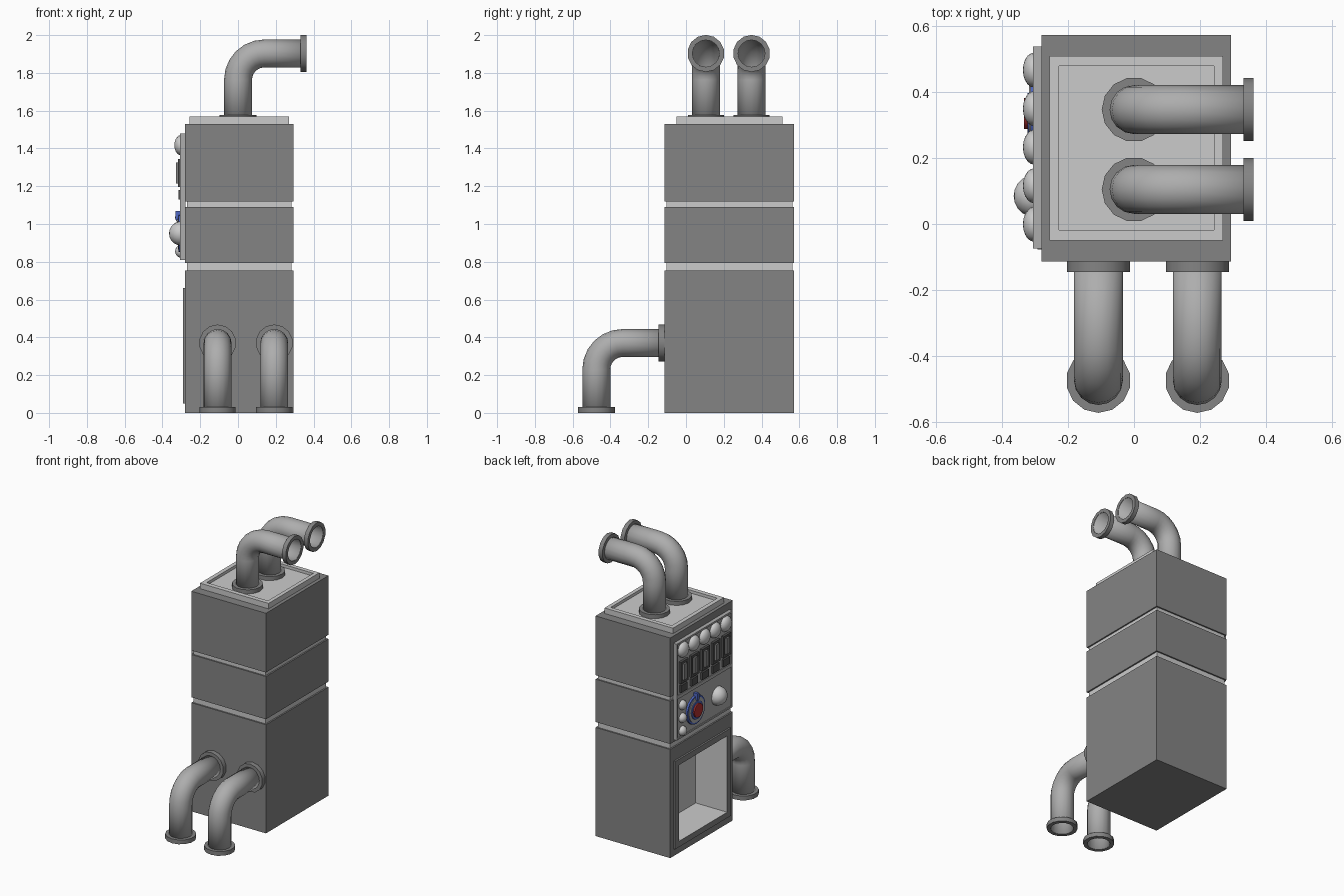
import bpy, bmesh, math
from mathutils import Vector, Matrix

if "Cube" in bpy.data.objects:
    bpy.data.objects.remove(bpy.data.objects["Cube"])


def finish(bm, name, mat=None, smooth=False):
    bmesh.ops.recalc_face_normals(bm, faces=bm.faces)
    me = bpy.data.meshes.new(name)
    bm.to_mesh(me)
    bm.free()
    ob = bpy.data.objects.new(name, me)
    bpy.context.collection.objects.link(ob)
    if mat:
        me.materials.append(mat)
    if smooth:
        bpy.ops.object.select_all(action='DESELECT')
        ob.select_set(True)
        bpy.context.view_layer.objects.active = ob
        bpy.ops.object.shade_smooth_by_angle(angle=math.radians(35))
    return ob


def colour(name, rgb):
    m = bpy.data.materials.new(name)
    m.diffuse_color = (*rgb, 1)
    m.use_nodes = True
    m.node_tree.nodes["Principled BSDF"].inputs["Base Color"].default_value = m.diffuse_color
    return m


def box(name, lo, hi, normal=None, steps=(), mat=None):
    """Box; each step insets the face along normal to (lo, hi) corners, then moves it."""
    bm = bmesh.new()
    bmesh.ops.create_cube(bm, size=1)
    lo, hi = Vector(lo), Vector(hi)
    for v in bm.verts:
        v.co = Vector([hi[i] if v.co[i] > 0 else lo[i] for i in range(3)])
    bm.normal_update()
    if normal:
        n = Vector(normal)
        face = max(bm.faces, key=lambda f: f.normal.dot(n))
        axis = max(range(3), key=lambda i: abs(n[i]))
        for slo, shi, level in steps:
            bmesh.ops.inset_individual(bm, faces=[face], thickness=0.005)
            mid = face.calc_center_median()
            for v in face.verts:
                for i in range(3):
                    if i != axis:
                        v.co[i] = shi[i] if v.co[i] > mid[i] else slo[i]
            face = bmesh.ops.extrude_discrete_faces(bm, faces=[face])['faces'][0]
            for v in face.verts:
                v.co[axis] = level
    return finish(bm, name, mat)


def sweep(name, origin, u, stations, sides, mat, closed=False):
    """Rings at (u, z, heading angle, radius) in the vertical plane along u."""
    bm = bmesh.new()
    o, u, z = Vector(origin), Vector(u), Vector((0, 0, 1))
    side = u.cross(z)
    rings = []
    for a, h, ang, r in stations:
        n = u * -math.sin(ang) + z * math.cos(ang)
        c = o + u * a + z * h
        rings.append([bm.verts.new(c + r * (n * math.cos(t) + side * math.sin(t)))
                      for t in (math.tau * i / sides for i in range(sides))])
    pairs = list(zip(rings, rings[1:])) + ([(rings[-1], rings[0])] if closed else [])
    for p, q in pairs:
        for i in range(sides):
            j = (i + 1) % sides
            bm.faces.new((p[i], p[j], q[j], q[i]))
    return finish(bm, name, mat, smooth=True)


def pipe(name, origin, u, rise, reach, bend, foot, end):
    """Elbow pipe with a flange at each end; foot and end are flange start/stop."""
    up, r, rf, ri = math.pi / 2, 0.074, 0.098, 0.073
    st = [(0, 0, up, r)]
    for i in range(7):
        t = math.pi / 2 * i / 6
        st.append((bend * (1 - math.cos(t)), rise - bend + bend * math.sin(t), up - t, r))
    st.append((reach, rise, 0, r))
    tube = sweep(name, origin, u, st, 16, mid_grey)
    mod = tube.modifiers.new("wall", 'SOLIDIFY')
    mod.thickness, mod.offset = 0.003, -1
    a, b = foot
    sweep(name + "_foot_flange", origin, u,
          [(0, a, up, ri), (0, a, up, rf), (0, b, up, rf), (0, b, up, ri)], 14, dark, True)
    a, b = end
    sweep(name + "_end_flange", origin, u,
          [(a, rise, 0, ri), (a, rise, 0, rf), (b, rise, 0, rf), (b, rise, 0, ri)], 14, dark, True)


def dome(name, y, z, ry, depth):
    bm = bmesh.new()
    bmesh.ops.create_uvsphere(bm, u_segments=16, v_segments=10, radius=1)
    bm.transform(Matrix.Translation((-0.303, y, z)) @ Matrix.Diagonal((depth, ry, ry, 1))
                 @ Matrix.Rotation(math.pi / 2, 4, 'Y'))
    finish(bm, name, smooth=True)


def disc(name, y, z, r, x0, x1, mat=None):
    bm = bmesh.new()
    bmesh.ops.create_cone(bm, cap_ends=True, segments=24, radius1=r, radius2=r, depth=x1 - x0)
    bm.transform(Matrix.Translation(((x0 + x1) / 2, y, z)) @ Matrix.Rotation(math.pi / 2, 4, 'Y'))
    finish(bm, name, mat, True)


blue = colour("dial_blue", (0.08, 0.14, 0.55))
red = colour("dial_red", (0.45, 0.03, 0.03))
dark = colour("dark_grey", (0.23, 0.23, 0.23))
mid_grey = colour("mid_grey", (0.42, 0.42, 0.42))
black = colour("slider_black", (0.08, 0.08, 0.08))
X0, X1, Y0, Y1 = -0.28, 0.294, -0.113, 0.573
LEFT = (-1, 0, 0)

# Cabinet: lower section with raised door frame and hollow compartment
lower = box("lower_cabinet", (X0, Y0, 0), (X1, Y1, 0.755), LEFT,
            [((0, -0.078, 0.05), (0, 0.538, 0.66), -0.292),
             ((0, -0.035, 0.09), (0, 0.495, 0.62), -0.05)], dark)
# Lighter compartment lining
lower.data.materials.append(None)
for p in lower.data.polygons:
    c = p.center
    if -0.27 < c.x < 0 and -0.04 < c.y < 0.5 and 0.08 < c.z < 0.63:
        p.material_index = 1
box("middle_cabinet", (X0, Y0, 0.793), (X1, Y1, 1.09), mat=dark)
box("upper_cabinet", (X0, Y0, 1.118), (X1, Y1, 1.53), mat=dark)
# Recessed bands between the sections
for nm, za, zb in (("lower_band", 0.75, 0.80), ("upper_band", 1.085, 1.125)):
    box(nm, (X0 + 0.01, Y0 + 0.01, za), (X1 - 0.01, Y1 - 0.01, zb))
# Top tray
box("top_tray", (-0.257, -0.05, 1.525), (0.27, 0.51, 1.568), (0, 0, 1),
    [((-0.228, -0.018, 0), (0.243, 0.48, 0), 1.548)])

# Exhaust pipes on top and supply pipes at the front
for i, y in enumerate((0.105, 0.347)):
    pipe(f"top_pipe_{i + 1}", (0, y, 1.545), (1, 0, 0), 0.358, 0.36, 0.14,
         (0, 0.031), (0.332, 0.362))
for i, x in enumerate((-0.108, 0.192)):
    pipe(f"front_pipe_{i + 1}", (x, -0.475, 0), (0, 1, 0), 0.37, 0.364, 0.14,
         (0, 0.03), (0.33, 0.364))

# Control panels on the left side
for nm, za, zb in (("upper_panel", 1.105, 1.48), ("lower_panel", 0.81, 1.105)):
    box(nm, (-0.306, -0.075, za), (-0.278, 0.538, zb), LEFT,
        [((0, -0.063, za + 0.012), (0, 0.526, zb - 0.012), -0.301)], mid_grey)
# Five lamps, each above a slider and its button
for i in range(5):
    y = 0.467 - i * 0.117
    dome(f"lamp_{i + 1}", y, 1.417, 0.053, 0.034)
    box(f"slider_frame_{i + 1}", (-0.318, y - 0.042, 1.195), (-0.295, y + 0.042, 1.345), LEFT,
        [((0, y - 0.026, 1.212), (0, y + 0.026, 1.328), -0.303)], black)
    box(f"slider_lever_{i + 1}", (-0.327, y - 0.016, 1.215), (-0.300, y + 0.016, 1.325), mat=dark)
    box(f"slider_button_{i + 1}", (-0.314, y - 0.035, 1.13), (-0.295, y + 0.035, 1.18), mat=black)

# Dial with pointer
DY, DZ = 0.335, 0.95
disc("dial_rim", DY, DZ, 0.098, -0.314, -0.295, blue)
disc("dial_plate", DY, DZ, 0.085, -0.318, -0.295, mid_grey)
disc("dial_ring", DY, DZ, 0.062, -0.323, -0.295, blue)
disc("dial_button", DY, DZ, 0.047, -0.333, -0.295, red)
box("dial_pointer", (-0.330, DY - 0.01, 1.02), (-0.300, DY + 0.01, 1.068), mat=blue)
# Large lamp and three small lamps
dome("large_lamp", 0.085, 0.95, 0.064, 0.062)
for i in range(3):
    dome(f"small_lamp_{i + 1}", 0.475, 1.035 - i * 0.09, 0.033, 0.03)
